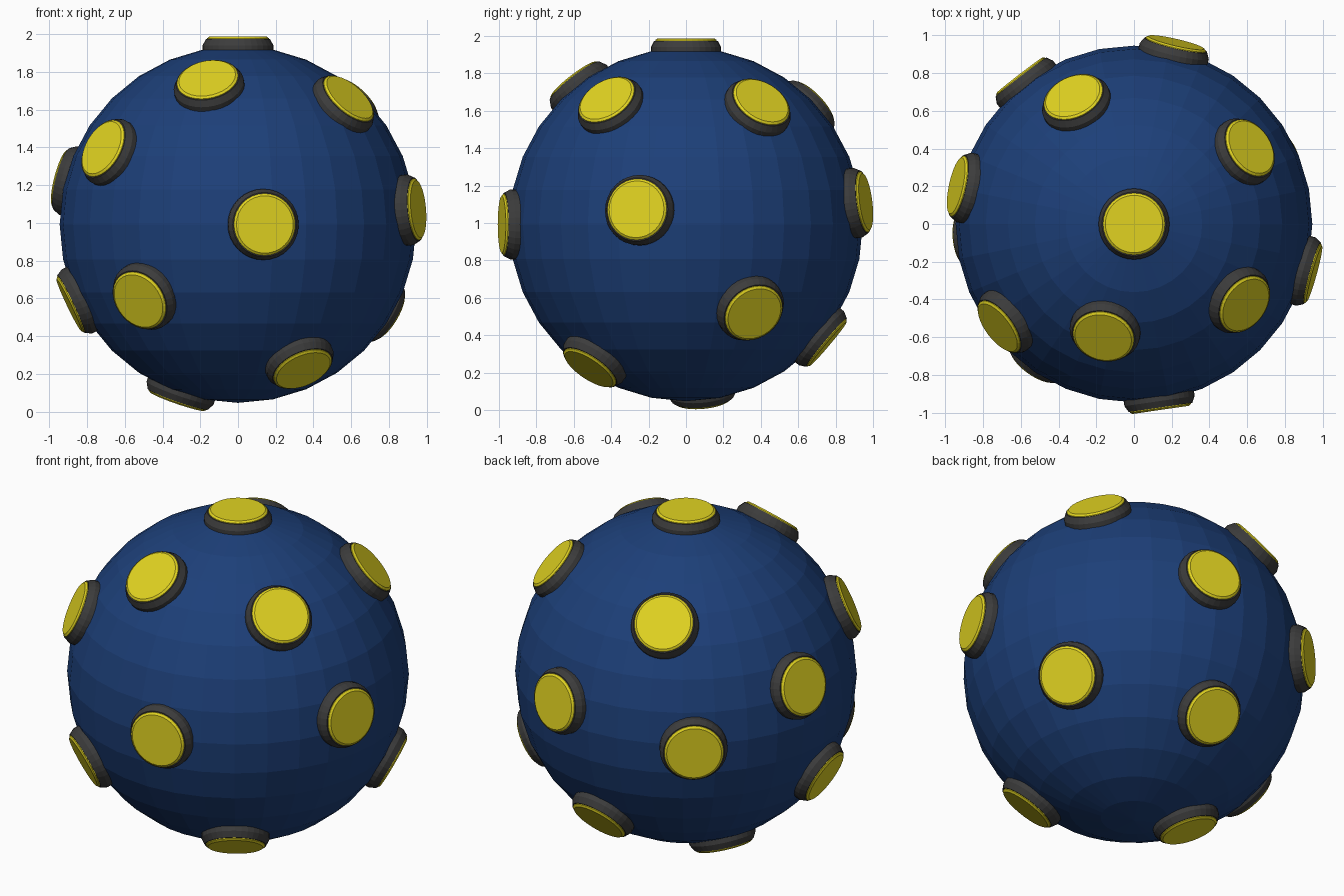
import bpy, bmesh, math
from mathutils import Vector

if "Cube" in bpy.data.objects:
    bpy.data.objects.remove(bpy.data.objects["Cube"])

CENTRE = Vector((0, 0, 0.992))
SEGMENTS = 32


def material(name, colour):
    m = bpy.data.materials.new(name)
    m.diffuse_color = colour
    m.use_nodes = True
    m.node_tree.nodes["Principled BSDF"].inputs["Base Color"].default_value = m.diffuse_color
    return m


blue = material("deep_blue", (0.012, 0.05, 0.19, 1))
dark = material("dark_rubber", (0.045, 0.045, 0.045, 1))
yellow = material("yellow", (0.75, 0.65, 0.015, 1))


def lathe(name, profile, mat):
    """Revolve (radius, height) points around z; a zero radius closes on the axis."""
    bm = bmesh.new()
    verts = [bm.verts.new((r, 0, h)) for r, h in profile]
    edges = [bm.edges.new(pair) for pair in zip(verts, verts[1:])]
    bmesh.ops.spin(bm, geom=verts + edges, axis=(0, 0, 1), cent=(0, 0, 0),
                   angle=math.tau, steps=SEGMENTS)
    bmesh.ops.remove_doubles(bm, verts=bm.verts, dist=1e-4)
    bmesh.ops.recalc_face_normals(bm, faces=bm.faces)
    for f in bm.faces:
        f.smooth = False
    mesh = bpy.data.meshes.new(name)
    bm.to_mesh(mesh)
    bm.free()
    mesh.materials.append(mat)
    return mesh


# Ball body
bpy.ops.mesh.primitive_uv_sphere_add(segments=32, ring_count=16, radius=0.945,
                                     location=CENTRE)
ball = bpy.context.object
ball.name = "ball"
ball.data.materials.append(blue)

# Shared stud meshes, heights measured from the ball centre
collar = lathe("stud_collar", [(0, 0.86), (0.188, 0.86), (0.188, 0.948), (0.17, 0.982),
                               (0.163, 0.982), (0.163, 0.96), (0, 0.96)], dark)
cap = lathe("stud_cap", [(0, 0.955), (0.164, 0.955), (0.164, 0.986), (0.152, 0.995),
                         (0, 0.995)], yellow)

# Outward directions of the studs
directions = [
    (0, 0, 1),
    # upper ring
    (-0.32, 0.67, 0.64), (0.61, 0.40, 0.65), (0.58, -0.42, 0.66),
    (-0.16, -0.59, 0.76), (-0.71, -0.54, 0.40),
    # middle ring
    (-0.93, 0.20, 0.24), (-0.60, 0.78, -0.03), (0.22, 0.945, 0.12),
    (0.94, -0.26, 0.08), (0.14, -0.97, 0),
    # lower ring and base
    (-0.52, -0.73, -0.40), (0.34, -0.51, -0.76), (-0.88, -0.07, -0.42),
    (0.78, 0.36, -0.47), (0.06, 0.75, -0.63), (-0.32, 0.09, -0.93),
]
for i, d in enumerate(directions, 1):
    rotation = Vector(d).to_track_quat('Z', 'Y').to_euler()
    for mesh in (collar, cap):
        part = bpy.data.objects.new(f"{mesh.name}_{i:02d}", mesh)
        part.location = CENTRE
        part.rotation_euler = rotation
        bpy.context.collection.objects.link(part)
